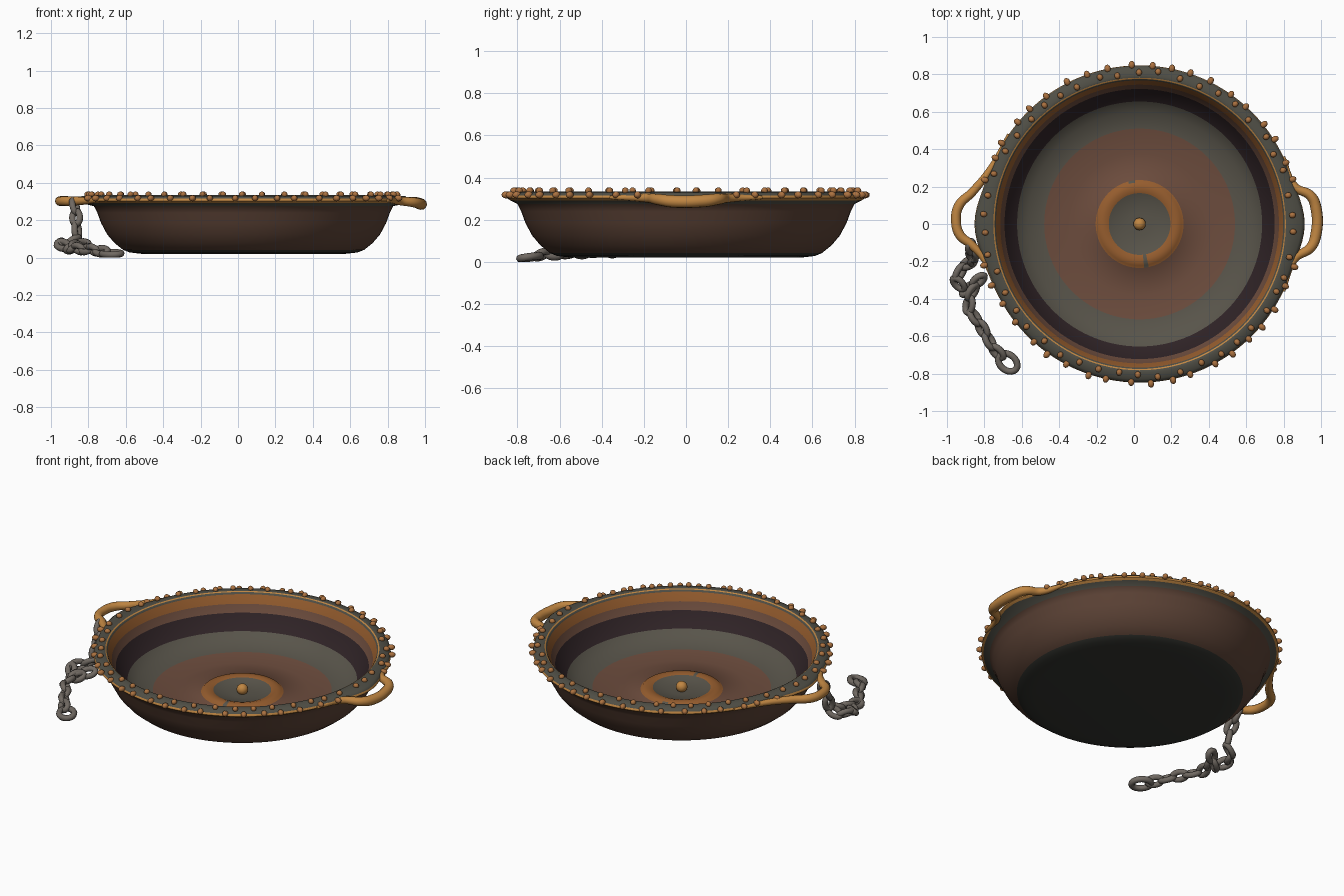
import bpy, bmesh, math, random
from mathutils import Vector, Matrix, Quaternion

if "Cube" in bpy.data.objects:
    bpy.data.objects.remove(bpy.data.objects["Cube"])

random.seed(4)
CX = 0.03          # bowl axis
N = 120            # lathe segments


def mat(name, r, g, b):
    m = bpy.data.materials.new(name)
    lin = [((c / 255 + 0.055) / 1.055) ** 2.4 for c in (r, g, b)]
    m.diffuse_color = (*lin, 1)
    m.use_nodes = True
    m.node_tree.nodes["Principled BSDF"].inputs["Base Color"].default_value = m.diffuse_color
    return m


GREY = mat("patina grey", 80, 79, 70)
FLOOR = mat("floor grey", 88, 84, 74)
BROWN = mat("clay brown", 108, 76, 61)
OUTER = mat("outside brown", 94, 68, 55)
DARK = mat("dark plum", 47, 35, 38)
ORANGE = mat("burnt orange", 150, 93, 46)
GOLD = mat("aged gold", 192, 134, 66)
COPPER = mat("copper studs", 172, 114, 64)
IRON = mat("iron grey", 112, 105, 98)
BASE = mat("base charcoal", 52, 53, 48)


def finish(bm, name, mats, angle=50):
    bmesh.ops.recalc_face_normals(bm, faces=bm.faces[:])
    me = bpy.data.meshes.new(name)
    bm.to_mesh(me)
    bm.free()
    for m in mats:
        me.materials.append(m)
    for p in me.polygons:
        p.use_smooth = True
    me.set_sharp_from_angle(angle=math.radians(angle))
    ob = bpy.data.objects.new(name, me)
    bpy.context.collection.objects.link(ob)
    return ob


def flare(a):
    # the flange widens a little where the handles join
    d = min(abs(a), abs(a - 2 * math.pi))
    e = abs(a - math.pi)
    return 0.035 * (math.exp(-(d / 0.2) ** 2) + math.exp(-(e / 0.2) ** 2))


# Bowl: one lathe profile (radius, height, colour of the band that follows)
profile = [
    (0, .02, BASE), (.54, .02, BASE), (.61, .028, BASE), (.645, .042, OUTER),
    (.69, .078, OUTER), (.73, .125, OUTER), (.762, .185, OUTER), (.782, .24, OUTER),
    (.80, .275, GREY), (.835, .292, GOLD), (.848, .303, GOLD), (.845, .316, GREY),
    (.83, .329, GREY), (.795, .335, GREY), (.782, .334, GOLD), (.775, .33, GREY),
    (.768, .32, ORANGE), (.745, .27, BROWN), (.722, .225, DARK), (.69, .18, DARK),
    (.655, .14, FLOOR), (.60, .10, FLOOR), (.51, .076, BROWN), (.38, .066, BROWN),
    (.235, .066, ORANGE), (.222, .079, ORANGE), (.19, .084, ORANGE), (.165, .077, FLOOR),
    (.14, .066, FLOOR), (.06, .056, FLOOR), (0, .058, FLOOR)]
bowl_mats = [BASE, OUTER, GREY, GOLD, ORANGE, BROWN, DARK, FLOOR]
bm = bmesh.new()
rings = []
for r, z, _ in profile:
    if r == 0:
        rings.append([bm.verts.new((CX, 0, z))] * N)
        continue
    ring = []
    for i in range(N):
        a = 2 * math.pi * i / N
        w = 1 if z > .29 and r > .82 else 0
        rr = r + w * flare(a)
        ring.append(bm.verts.new((CX + rr * math.cos(a), rr * math.sin(a), z)))
    rings.append(ring)
for k in range(len(profile) - 1):
    A, B = rings[k], rings[k + 1]
    for i in range(N):
        j = (i + 1) % N
        vs = []
        for v in (A[i], A[j], B[j], B[i]):
            if v not in vs:
                vs.append(v)
        f = bm.faces.new(vs)
        m = profile[k][2]
        deg = 360 * (i + .5) / N
        # worn gaps in the painted centre ring
        if m is ORANGE and profile[k][0] < .3 and (abs(deg - 279) < 4 or (abs(deg - 100) < 5 and k == 24)):
            m = FLOOR
        f.material_index = bowl_mats.index(m)
finish(bm, "bowl", bowl_mats)


def balls(name, places, m):
    bm = bmesh.new()
    for p, a, sx, s in places:
        M = Matrix.Translation(p) @ Matrix.Rotation(a, 4, 'Z') @ Matrix.Diagonal((sx, s, s, 1))
        bmesh.ops.create_icosphere(bm, subdivisions=2, radius=1, matrix=M)
    return finish(bm, name, [m], 60)


# Studs: one row on top of the rim, one row on its outer edge
top, edge = [], []
for i in range(46):
    a = 2 * math.pi * (i + .5 + random.uniform(-.15, .15)) / 46
    r = .812 + random.uniform(-.012, .012) + flare(a) * .5
    top.append((Vector((CX + r * math.cos(a), r * math.sin(a), .338)), a, .018, .016))
    a = 2 * math.pi * (i + random.uniform(-.15, .15)) / 46
    if abs(math.sin(a)) > .22:
        r = .848 + random.uniform(-.004, .008) + flare(a)
        edge.append((Vector((CX + r * math.cos(a), r * math.sin(a), .318)), a, .022, .017))
balls("rim_top_studs", top, COPPER)
balls("rim_edge_studs", edge, COPPER)
balls("centre_knob", [(Vector((CX, 0, .08)), 0, .034, .034)], GOLD)


# Handles: tapered tubes whose ends run out along the rim
def tube(name, pts, m, depth):
    cu = bpy.data.curves.new(name, 'CURVE')
    cu.dimensions = '3D'
    cu.bevel_depth = depth
    cu.bevel_resolution = 4
    cu.use_fill_caps = True
    sp = cu.splines.new('BEZIER')
    sp.bezier_points.add(len(pts) - 1)
    for b, (x, y, z, r) in zip(sp.bezier_points, pts):
        b.co = (x, y, z)
        b.radius = r
        b.handle_left_type = b.handle_right_type = 'AUTO'
    cu.materials.append(m)
    ob = bpy.data.objects.new(name, cu)
    bpy.context.collection.objects.link(ob)
    bpy.context.view_layer.objects.active = ob
    ob.select_set(True)
    bpy.ops.object.convert(target='MESH')
    bpy.context.object.data.polygons.foreach_set(
        "use_smooth", [True] * len(bpy.context.object.data.polygons))
    bpy.context.object.select_set(False)


tube("right_handle", [(.80, .36, .306, .3), (.86, .20, .303, .8), (.945, .15, .298, 1),
                      (.972, .09, .29, 1.1), (.972, -.06, .287, 1.1), (.945, -.125, .295, 1),
                      (.86, -.185, .303, .8), (.80, -.36, .306, .3)], GOLD, .027)
tube("left_handle", [(-.67, .48, .306, .3), (-.77, .29, .305, .7), (-.865, .17, .304, .9),
                     (-.935, .10, .303, 1), (-.952, .02, .302, 1), (-.93, -.06, .302, 1),
                     (-.87, -.11, .303, .9), (-.80, -.19, .304, .7), (-.74, -.34, .306, .3)], GOLD, .026)


# Chain: oval links threaded along a path, each turned against the last
def add_link(bm, c, d, roll, length, width, rad, n=20, k=8):
    q = d.to_track_quat('X', 'Z') @ Quaternion((1, 0, 0), roll)
    hl, hw = length / 2 - rad, width / 2 - rad
    grid = []
    for i in range(n):
        a = 2 * math.pi * i / n
        p = Vector((hl * math.cos(a), hw * math.sin(a), 0))
        o = Vector((math.cos(a) * hw, math.sin(a) * hl, 0)).normalized()
        grid.append([bm.verts.new(c + q @ (p + rad * (o * math.cos(t) + Vector((0, 0, math.sin(t))))))
                     for t in [2 * math.pi * j / k for j in range(k)]])
    for i in range(n):
        for j in range(k):
            bm.faces.new((grid[i][j], grid[(i + 1) % n][j],
                          grid[(i + 1) % n][(j + 1) % k], grid[i][(j + 1) % k]))


path = [Vector(p) for p in [
    (-.875, -.11, .29), (-.865, -.17, .21), (-.86, -.20, .10), (-.91, -.22, .07),
    (-.955, -.30, .075), (-.90, -.36, .05), (-.83, -.30, .07), (-.87, -.37, .06),
    (-.885, -.45, .05), (-.81, -.56, .045), (-.755, -.66, .04), (-.715, -.70, .032)]]
step, links, left = .075, [], 0.02
for p, q in zip(path, path[1:]):
    seg = (q - p).length
    while left < seg:
        links.append((p.lerp(q, left / seg), (q - p).normalized()))
        left += step
    left -= seg
bm = bmesh.new()
for i, (c, d) in enumerate(links):
    add_link(bm, c, d, math.radians(40 if i % 2 else -50), .118, .082, .0175)
add_link(bm, Vector((-.675, -.74, .022)), Vector((.75, -.65, -.05)).normalized(), .15, .15, .12, .018)
for v in bm.verts:
    v.co.z = max(v.co.z, 0)
    v.co.x = max(v.co.x, -1)
finish(bm, "chain", [IRON], 60)
